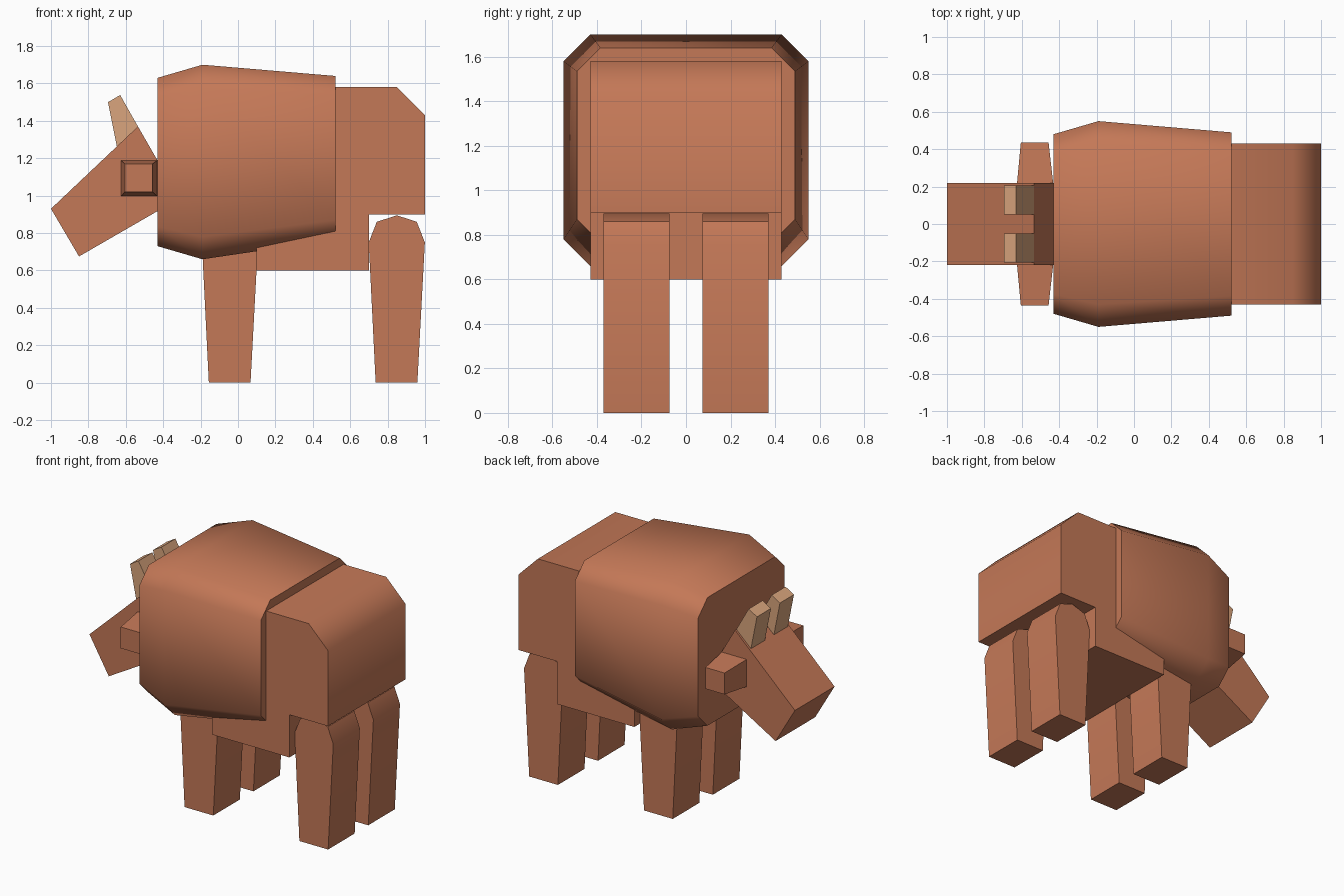
import bpy, bmesh, math

if "Cube" in bpy.data.objects:
    bpy.data.objects.remove(bpy.data.objects["Cube"])


def material(name, rgb):
    m = bpy.data.materials.new(name)
    m.diffuse_color = (*rgb, 1)
    m.use_nodes = True
    m.node_tree.nodes["Principled BSDF"].inputs["Base Color"].default_value = m.diffuse_color
    return m


HIDE = material("brown_hide", (0.552, 0.188, 0.095))
HORN = material("tan_horn", (0.70, 0.376, 0.205))


def loft(name, rings, mat):
    """Join matching rings of points into a closed solid with capped ends."""
    bm = bmesh.new()
    loops = [[bm.verts.new(p) for p in ring] for ring in rings]
    n = len(loops[0])
    for a, b in zip(loops, loops[1:]):
        for i in range(n):
            j = (i + 1) % n
            bm.faces.new((a[i], a[j], b[j], b[i]))
    bm.faces.new(loops[0])
    bm.faces.new(loops[-1])
    bmesh.ops.recalc_face_normals(bm, faces=bm.faces)
    mesh = bpy.data.meshes.new(name)
    bm.to_mesh(mesh)
    bm.free()
    mesh.materials.append(mat)
    obj = bpy.data.objects.new(name, mesh)
    bpy.context.collection.objects.link(obj)
    bpy.ops.object.select_all(action='DESELECT')
    obj.select_set(True)
    bpy.context.view_layer.objects.active = obj
    bpy.ops.object.shade_smooth_by_angle(angle=math.radians(50))
    return obj


def slab(name, profile, y0, y1, mat=HIDE):
    """Extrude a side profile (x, z) across the body."""
    return loft(name, [[(x, y, z) for x, z in profile] for y in (y0, y1)], mat)


def octagon(x, w, b, t, c):
    """Chamfered rectangle across the body at position x."""
    return [(x, y, z) for y, z in (
        (-w, b + c), (-w + c, b), (w - c, b), (w, b + c),
        (w, t - c), (w - c, t), (-w + c, t), (-w, t - c))]


# Hindquarters, stepped above the back legs
slab("hindquarters", [(0.10, 0.60), (0.70, 0.60), (0.70, 0.90), (1.0, 0.90),
                      (1.0, 1.43), (0.85, 1.58), (0.10, 1.58)], -0.43, 0.43)

# Heavy chamfered mantle over the shoulders
loft("mantle", [octagon(-0.43, 0.48, 0.73, 1.63, 0.105),
                octagon(-0.19, 0.55, 0.66, 1.70, 0.12),
                octagon(0.52, 0.49, 0.765, 1.64, 0.105)], HIDE)

# Lowered wedge head
slab("head", [(-1.0, 0.93), (-0.85, 0.675), (-0.313, 0.985), (-0.535, 1.37)],
     -0.22, 0.22)

# Legs, ears and horns on both sides
LEG = [(-0.113, 0), (0.11, 0), (0.15, 0.75), (0.107, 0.86),
       (0.0, 0.895), (-0.107, 0.86), (-0.15, 0.75)]
for side, s in (("left", 1), ("right", -1)):
    for end, cx in (("front", -0.043), ("back", 0.849)):
        slab(f"{end}_leg_{side}", [(cx + x, z) for x, z in LEG],
             s * 0.075, s * 0.37)
    loft(f"ear_{side}", [
        [(x, s * y, z) for x, z in ((x0, z0), (x1, z0), (x1, z1), (x0, z1))]
        for y, x0, x1, z0, z1 in ((0.20, -0.627, -0.43, 0.995, 1.19),
                                  (0.437, -0.605, -0.457, 1.02, 1.17))], HIDE)
    slab(f"horn_{side}", [(-0.695, 1.50), (-0.63, 1.538), (-0.535, 1.37),
                          (-0.645, 1.25)], s * 0.05, s * 0.205, HORN)
